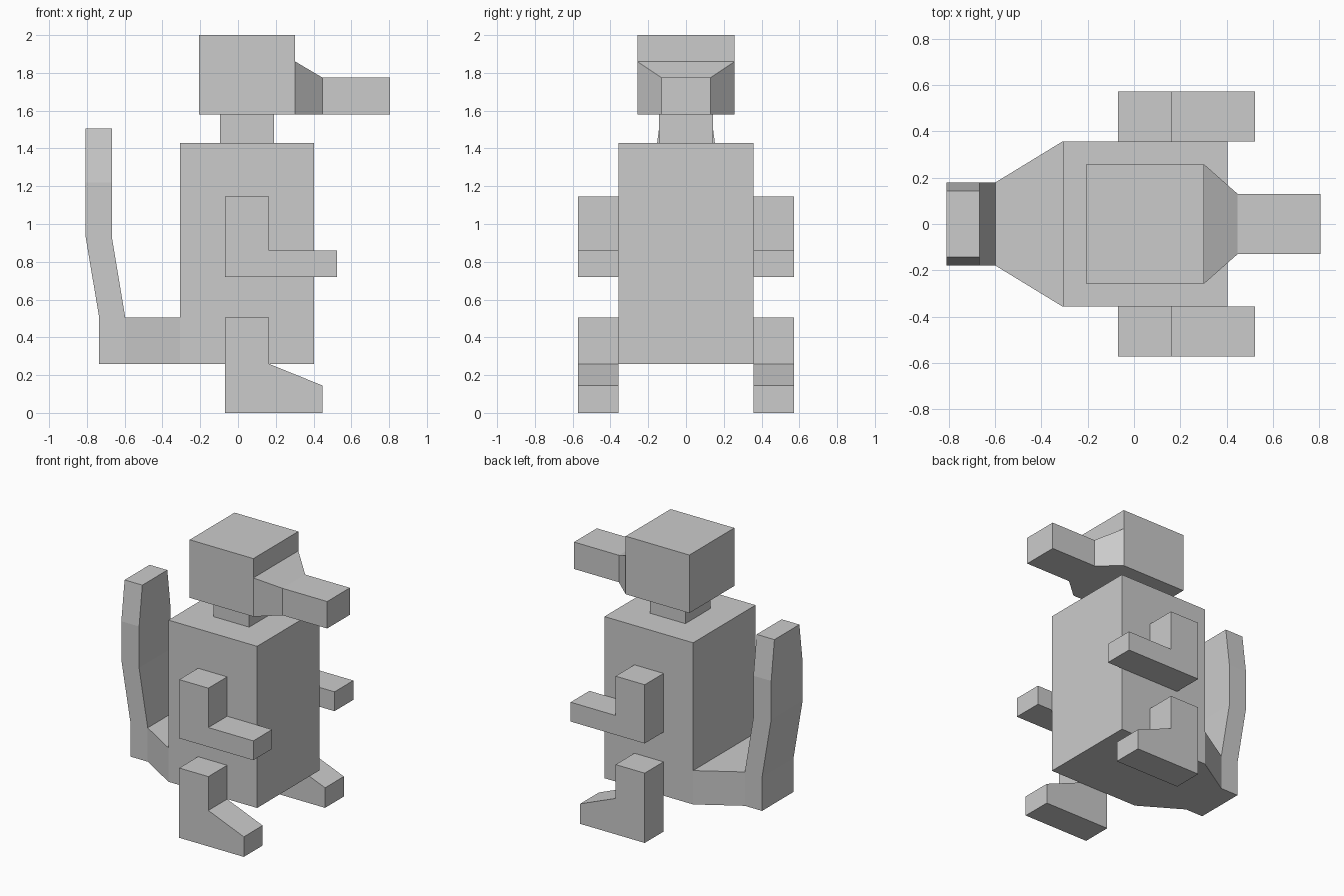
import bpy, bmesh

if "Cube" in bpy.data.objects:
    bpy.data.objects.remove(bpy.data.objects["Cube"])

grey = bpy.data.materials.new("plain grey")
grey.diffuse_color = (0.6, 0.6, 0.6, 1)
grey.use_nodes = True
grey.node_tree.nodes["Principled BSDF"].inputs["Base Color"].default_value = grey.diffuse_color


def finish(name, bm):
    bmesh.ops.recalc_face_normals(bm, faces=bm.faces)
    mesh = bpy.data.meshes.new(name)
    bm.to_mesh(mesh)
    bm.free()
    mesh.materials.append(grey)
    ob = bpy.data.objects.new(name, mesh)
    bpy.context.collection.objects.link(ob)
    return ob


def loft(name, rings):
    """Skin a list of four-point rings and cap both ends."""
    bm = bmesh.new()
    loops = [[bm.verts.new(p) for p in r] for r in rings]
    for a, b in zip(loops, loops[1:]):
        for i in range(4):
            j = (i + 1) % 4
            bm.faces.new((a[i], a[j], b[j], b[i]))
    bm.faces.new(loops[0])
    bm.faces.new(loops[-1])
    return finish(name, bm)


def upright(x, y, z0, z1):
    """Ring across the x axis, half width y."""
    return [(x, -y, z0), (x, y, z0), (x, y, z1), (x, -y, z1)]


def level(xa, za, xb, zb, y):
    """Ring between a rear and a front point, half width y."""
    return [(xa, -y, za), (xb, -y, zb), (xb, y, zb), (xa, y, za)]


def limb(name, profile, y0, y1):
    """Side profile (x, z) extruded between two y values."""
    bm = bmesh.new()
    a = [bm.verts.new((x, y0, z)) for x, z in profile]
    b = [bm.verts.new((x, y1, z)) for x, z in profile]
    bm.faces.new(a)
    bm.faces.new(b)
    for i in range(len(a)):
        j = (i + 1) % len(a)
        bm.faces.new((a[i], a[j], b[j], b[i]))
    return finish(name, bm)


# Torso, neck and head
loft("body", [upright(-0.307, 0.357, 0.26, 1.43), upright(0.403, 0.357, 0.26, 1.43)])
loft("neck", [upright(-0.095, 0.143, 1.43, 1.58), upright(0.19, 0.143, 1.43, 1.58)])
loft("head", [upright(-0.207, 0.257, 1.58, 2.0), upright(0.303, 0.257, 1.58, 2.0)])

# Snout narrows from the head, then runs straight
loft("snout", [upright(0.303, 0.257, 1.58, 1.86),
               upright(0.447, 0.13, 1.58, 1.775),
               upright(0.805, 0.13, 1.58, 1.775)])

# Tail: tapered root behind the body, then an upright bent column
loft("tail_root", [upright(-0.307, 0.357, 0.26, 0.505),
                   upright(-0.597, 0.18, 0.26, 0.505)])
loft("tail", [level(-0.735, 0.26, -0.597, 0.26, 0.18),
              level(-0.735, 0.505, -0.597, 0.505, 0.18),
              level(-0.808, 0.94, -0.666, 0.92, 0.18),
              level(-0.808, 1.22, -0.666, 1.22, 0.18),
              level(-0.808, 1.505, -0.666, 1.505, 0.143)])

# Arms and legs on both sides
ARM = [(-0.07, 0.72), (0.523, 0.72), (0.523, 0.86),
       (0.163, 0.86), (0.163, 1.145), (-0.07, 1.145)]
LEG = [(-0.07, 0), (0.447, 0), (0.447, 0.145),
       (0.163, 0.26), (0.163, 0.505), (-0.07, 0.505)]
for side, s in (("right", -1), ("left", 1)):
    limb(side + "_arm", ARM, s * 0.357, s * 0.572)
    limb(side + "_leg", LEG, s * 0.357, s * 0.572)
